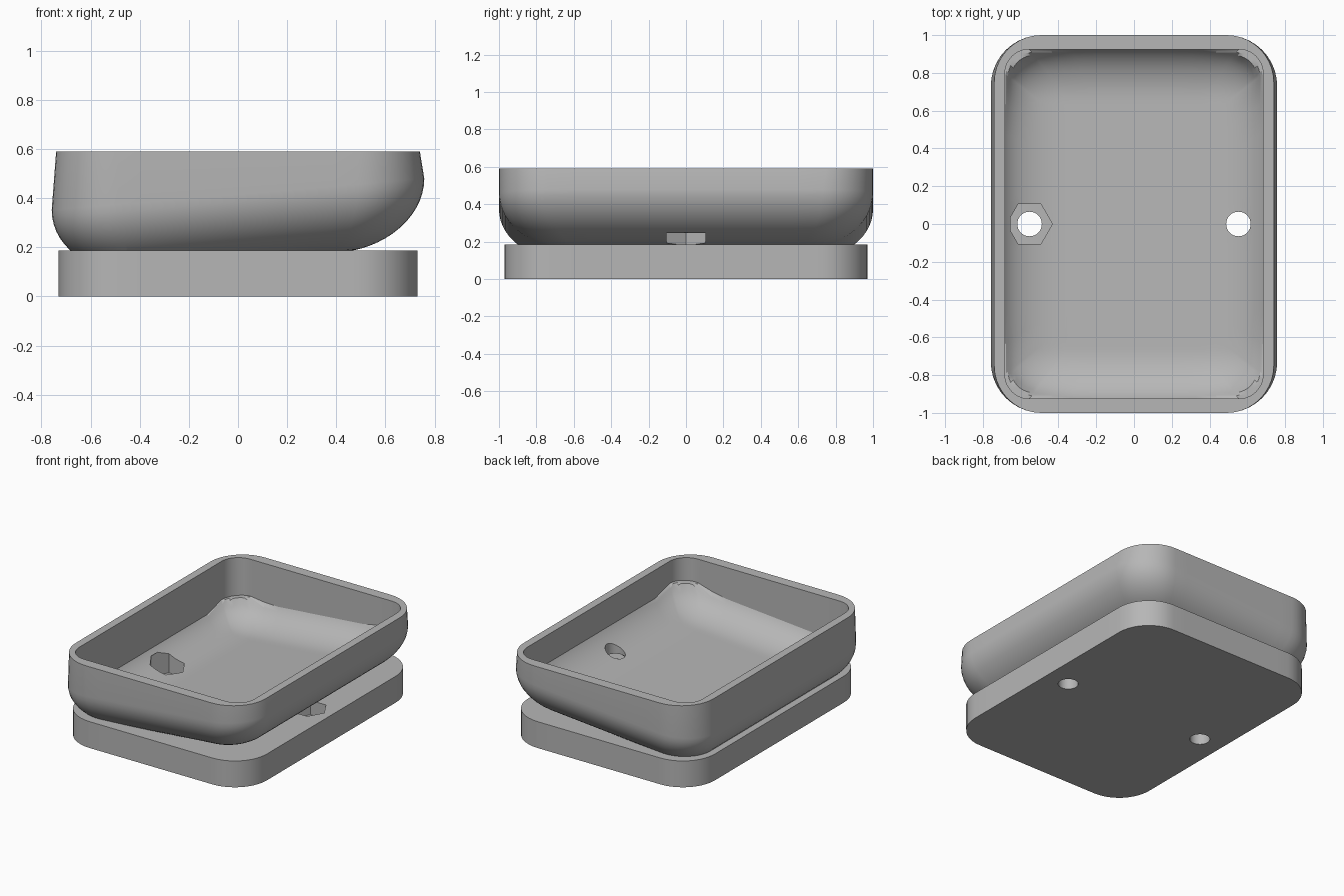
import bpy, bmesh, math

if "Cube" in bpy.data.objects:
    bpy.data.objects.remove(bpy.data.objects["Cube"], do_unlink=True)

grey = bpy.data.materials.new("plain grey")
grey.use_nodes = True
grey.diffuse_color = (0.47, 0.47, 0.47, 1)
grey.node_tree.nodes["Principled BSDF"].inputs["Base Color"].default_value = grey.diffuse_color

TILT = 0.084      # the bowl leans up towards +x
ARC, SIDE = 10, 10


def rounded_rect(hx, hy, r):
    """Outline points, counter-clockwise, with evenly split straight sides."""
    corners = []
    for sx, sy, start in ((1, 1, 0), (-1, 1, 90), (-1, -1, 180), (1, -1, 270)):
        arc = []
        for i in range(ARC + 1):
            a = math.radians(start + 90 * i / ARC)
            arc.append((sx * (hx - r) + r * math.cos(a), sy * (hy - r) + r * math.sin(a)))
        corners.append(arc)
    pts = []
    for k, arc in enumerate(corners):
        pts += arc
        (x0, y0), (x1, y1) = arc[-1], corners[(k + 1) % 4][0]
        pts += [(x0 + (x1 - x0) * i / SIDE, y0 + (y1 - y0) * i / SIDE) for i in range(1, SIDE)]
    return pts


def loft(name, rings):
    """Closed solid through rings of 3D points, listed from bottom to top."""
    bm = bmesh.new()
    loops = [[bm.verts.new(p) for p in ring] for ring in rings]
    n = len(loops[0])
    for low, high in zip(loops, loops[1:]):
        for i in range(n):
            j = (i + 1) % n
            bm.faces.new((low[i], low[j], high[j], high[i]))
    bm.faces.new(loops[0][::-1])
    bm.faces.new(loops[-1])
    bmesh.ops.recalc_face_normals(bm, faces=bm.faces)
    mesh = bpy.data.meshes.new(name)
    bm.to_mesh(mesh)
    bm.free()
    mesh.materials.append(grey)
    ob = bpy.data.objects.new(name, mesh)
    bpy.context.collection.objects.link(ob)
    return ob


def prism(name, x, r, sides, z0, z1):
    ring = [(x + r * math.cos(math.tau * i / sides), r * math.sin(math.tau * i / sides))
            for i in range(sides)]
    return loft(name, [[(px, py, z) for px, py in ring] for z in (z0, z1)])


# Flat base slab
slab = rounded_rect(0.73, 0.97, 0.25)
dish = loft("soap_dish", [[(x, y, z) for x, y in slab] for z in (0, 0.186)])

# Outer bowl: tilted, rounded underside and slightly tapered walls
rings = []
STEPS = 14
for i in range(STEPS + 1):
    a = math.pi / 2 * i / STEPS
    inset, z = 0.337 * (1 - math.sin(a)), 0.145 + 0.27 * (1 - math.cos(a))
    r = 0.07 + 0.2 * math.sin(a)
    rings.append([(x, y, z + TILT * x) for x, y in rounded_rect(0.758 - inset, 1 - inset, r)])
rings.append([(x, y, 0.59) for x, y in rounded_rect(0.74, 1, 0.25)])
outer_bowl = loft("outer_bowl", rings)


# Cavity: dished floor that meets upright walls at a crease
def floor_height(x, y):
    tx = max(0, abs(x) - 0.37) / 0.35
    ty = max(0, abs(y) - 0.66) / 0.29
    t = min(0.97, math.hypot(tx, ty))
    return 0.21 + TILT * x + 0.22 * (1 - math.sqrt(1 - t * t))


rings = []
for i in range(STEPS + 1):
    inset = 0.32 * (1 - i / STEPS) ** 1.5
    r = 0.13 - 0.07 * inset / 0.32
    rings.append([(x, y, floor_height(x, y))
                  for x, y in rounded_rect(0.684 - inset, 0.925 - inset, r)])
rings.append([(x, y, 0.75) for x, y in rounded_rect(0.684, 0.925, 0.13)])
cavity = loft("cavity", rings)

# Combine, then cut the cavity, hexagonal pockets and drain holes
jobs = [(outer_bowl, 'UNION'), (cavity, 'DIFFERENCE')]
for x in (-0.553, 0.553):
    jobs.append((prism("hex_pocket", x, 0.121, 6, 0.085, 0.246), 'DIFFERENCE'))
    jobs.append((prism("drain_hole", x, 0.065, 32, -0.1, 0.7), 'DIFFERENCE'))

bpy.ops.object.select_all(action='DESELECT')
bpy.context.view_layer.objects.active = dish
dish.select_set(True)
for tool, operation in jobs:
    tool.hide_render = True
    mod = dish.modifiers.new(tool.name, 'BOOLEAN')
    mod.operation, mod.solver, mod.object = operation, 'EXACT', tool
    bpy.ops.object.modifier_apply(modifier=mod.name)
    bpy.data.objects.remove(tool, do_unlink=True)

bpy.ops.object.shade_smooth_by_angle(angle=math.radians(25))
